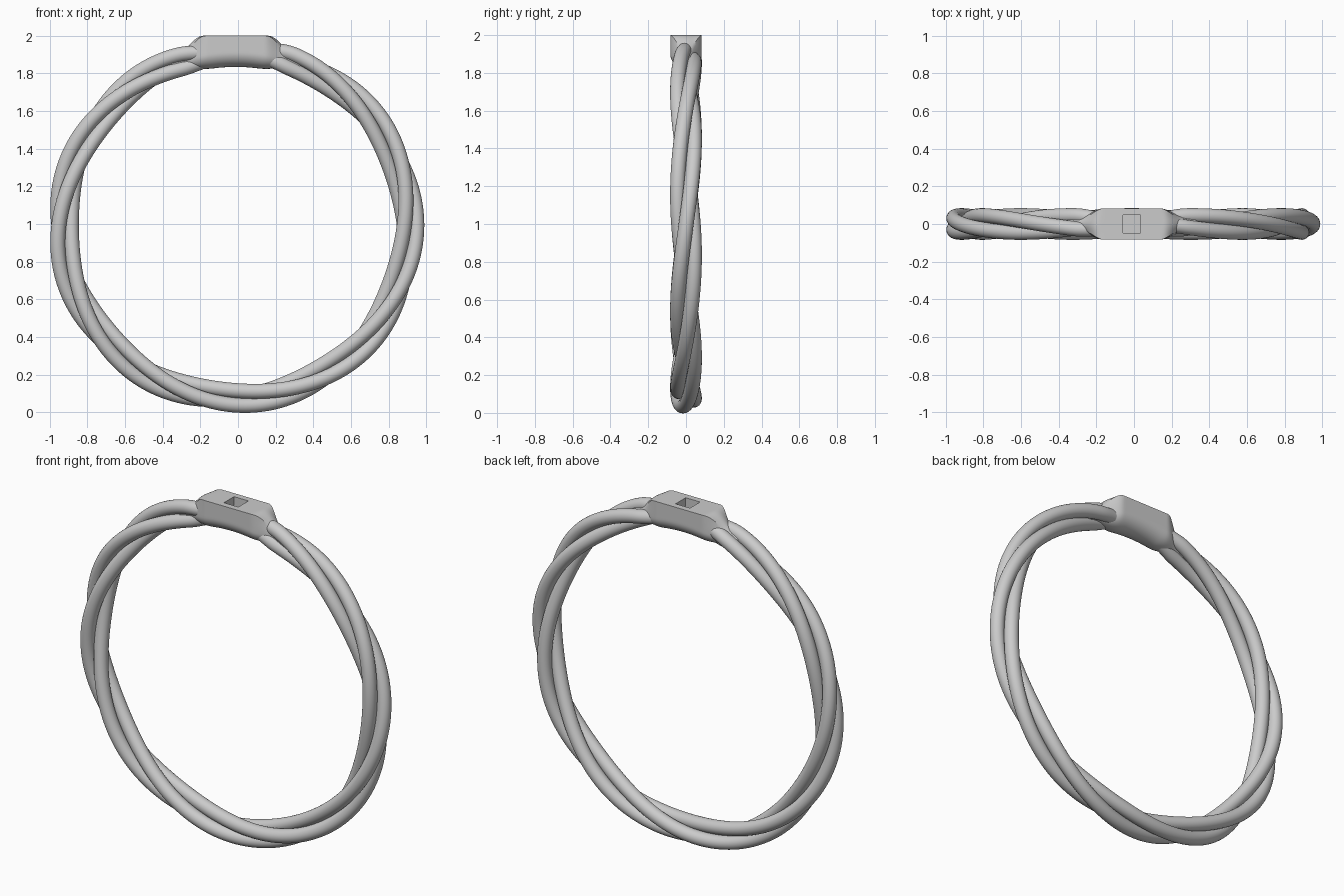
import bpy
import bmesh
import math
from mathutils import Vector

if "Cube" in bpy.data.objects:
    bpy.data.objects.remove(bpy.data.objects["Cube"])

CX, CZ, R = -0.012, 0.994, 0.917      # ring centre and core radius
STRAND_R, OFFSET, TWISTS = 0.0395, 0.0445, 3


def smoothstep(a, b, v):
    t = min(1.0, max(0.0, (v - a) / (b - a)))
    return t * t * (3 - 2 * t)


def loft(name, rings):
    """Skin a list of equal-sized point loops and cap both ends."""
    bm = bmesh.new()
    loops = [[bm.verts.new(p) for p in ring] for ring in rings]
    n = len(loops[0])
    for a, b in zip(loops, loops[1:]):
        for i in range(n):
            j = (i + 1) % n
            bm.faces.new((a[i], a[j], b[j], b[i]))
    bm.faces.new(loops[0])
    bm.faces.new(loops[-1])
    bmesh.ops.recalc_face_normals(bm, faces=bm.faces[:])
    mesh = bpy.data.meshes.new(name)
    bm.to_mesh(mesh)
    bm.free()
    obj = bpy.data.objects.new(name, mesh)
    bpy.context.collection.objects.link(obj)
    return obj


def smooth(obj, angle=35):
    bpy.ops.object.select_all(action='DESELECT')
    obj.select_set(True)
    bpy.context.view_layer.objects.active = obj
    bpy.ops.object.shade_smooth_by_angle(angle=math.radians(angle))


# Three twisted strands, starting and ending inside the seat
def strand_point(theta, phase):
    away = abs(math.degrees(theta) - 270)            # 180 = under the seat
    d = OFFSET * (1 - 0.35 * smoothstep(161, 171, away))
    phi = TWISTS * theta + phase
    r = R + d * math.cos(phi)
    return Vector((CX + r * math.cos(theta), d * math.sin(phi),
                   CZ + r * math.sin(theta)))


STEPS, SIDES = 240, 24
for k in range(3):
    phase = k * math.tau / 3
    rings = []
    for i in range(STEPS + 1):
        th = math.radians(98 + 344 * i / STEPS)
        p = strand_point(th, phase)
        tan = (strand_point(th + 0.002, phase) - strand_point(th - 0.002, phase)).normalized()
        u = tan.cross(Vector((0, 1, 0))).normalized()
        v = tan.cross(u)
        rings.append([p + STRAND_R * (math.cos(a) * u + math.sin(a) * v)
                      for a in (j * math.tau / SIDES for j in range(SIDES))])
    smooth(loft(f"strand_{k + 1}", rings), 50)

# Seat: flat-topped, flat-sided block that melts into the strands
rings = []
N, PTS = 60, 48
for i in range(N + 1):
    x = -0.34 + 0.68 * i / N
    ax = abs(x)
    ring_z = CZ + math.sqrt(R * R - x * x)
    t = smoothstep(0.15, 0.28, ax)
    w = 0.083 + (0.04 - 0.083) * t
    top = 2.0 + (ring_z + 0.045 - 2.0) * smoothstep(0.17, 0.30, ax)
    low = 0.077 - 0.037 * smoothstep(0.12, 0.32, ax)
    loop = []
    for j in range(PTS):
        a = j * math.tau / PTS
        c, s = math.cos(a), math.sin(a)
        if j <= PTS // 2:
            m = max(abs(c), abs(s))
            k = (1 - t) / m + t                      # square blending to round
            loop.append((CX + x, w * c * k, ring_z + (top - ring_z) * s * k))
        else:
            loop.append((CX + x, w * c, ring_z + low * s))
    rings.append(loop)
seat = loft("seat", rings)

# Square stone pocket cut into the seat top
bpy.ops.mesh.primitive_cube_add(size=1, location=(CX, 0, 2.0))
cutter = bpy.context.object
cutter.name = "pocket_cutter"
cutter.scale = (0.094, 0.094, 0.16)
cutter.hide_render = True
mod = seat.modifiers.new("pocket", 'BOOLEAN')
mod.operation = 'DIFFERENCE'
mod.solver = 'EXACT'
mod.object = cutter
bpy.context.view_layer.objects.active = seat
bpy.ops.object.modifier_apply(modifier=mod.name)
bpy.data.objects.remove(cutter)
smooth(seat, 35)
